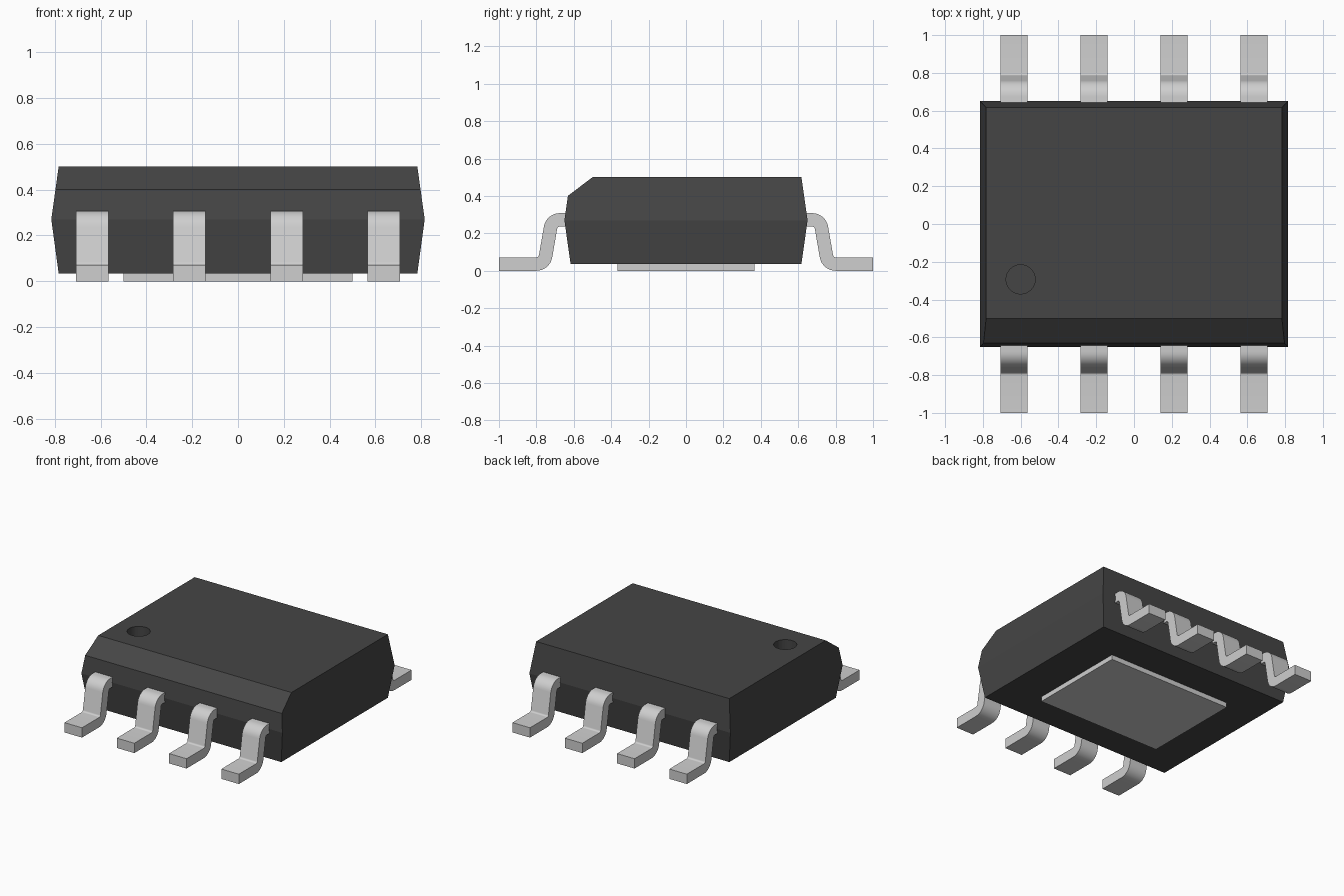
import bpy, bmesh, math
from mathutils import Vector

if "Cube" in bpy.data.objects:
    bpy.data.objects.remove(bpy.data.objects["Cube"], do_unlink=True)


def material(name, rgb, roughness):
    m = bpy.data.materials.new(name)
    m.use_nodes = True
    m.diffuse_color = (*rgb, 1)
    shader = m.node_tree.nodes["Principled BSDF"]
    shader.inputs["Base Color"].default_value = (*rgb, 1)
    shader.inputs["Roughness"].default_value = roughness
    return m


black = material("black_plastic", (0.06, 0.06, 0.06), 0.6)
metal = material("tinned_metal", (0.62, 0.62, 0.62), 0.4)


def finish(bm, name, mat):
    bmesh.ops.recalc_face_normals(bm, faces=bm.faces)
    mesh = bpy.data.meshes.new(name)
    bm.to_mesh(mesh)
    bm.free()
    ob = bpy.data.objects.new(name, mesh)
    bpy.context.collection.objects.link(ob)
    mesh.materials.append(mat)
    return ob


# Moulded body: three stacked rectangles, widest at the parting line
bm = bmesh.new()
rings = []
for hx, hy, z in ((0.783, 0.617, 0.035), (0.815, 0.65, 0.27), (0.783, 0.617, 0.5)):
    rings.append([bm.verts.new((sx * hx, sy * hy, z))
                  for sx, sy in ((-1, -1), (1, -1), (1, 1), (-1, 1))])
bm.faces.new(rings[0])
bm.faces.new(rings[2])
for lower, upper in zip(rings, rings[1:]):
    for i in range(4):
        j = (i + 1) % 4
        bm.faces.new((lower[i], lower[j], upper[j], upper[i]))

# Chamfer along the front top edge
cut = bmesh.ops.bisect_plane(bm, geom=bm.verts[:] + bm.edges[:] + bm.faces[:],
                             plane_co=(0, -0.5, 0.5), plane_no=Vector((0, -0.1, 0.132)),
                             clear_outer=True)
bmesh.ops.holes_fill(bm, edges=[e for e in cut["geom_cut"]
                                if isinstance(e, bmesh.types.BMEdge)])
body = finish(bm, "body", black)

# Round pin-one dimple sunk into the top
bpy.ops.mesh.primitive_cylinder_add(vertices=48, radius=0.077, depth=0.2,
                                    location=(-0.6, -0.293, 0.5))
cutter = bpy.context.object
cutter.name = "dimple_cutter"
cutter.data.materials.append(black)
dimple = body.modifiers.new("dimple", "BOOLEAN")
dimple.operation = "DIFFERENCE"
dimple.solver = "EXACT"
dimple.object = cutter
bpy.context.view_layer.objects.active = body
bpy.ops.object.modifier_apply(modifier="dimple")
bpy.data.objects.remove(cutter, do_unlink=True)

# Thermal pad under the body
bpy.ops.mesh.primitive_cube_add(size=1, location=(0, 0, 0.02))
pad = bpy.context.object
pad.name = "thermal_pad"
pad.scale = (1.0, 0.735, 0.04)
bpy.ops.object.transform_apply(location=False, rotation=False, scale=True)
pad.data.materials.append(metal)

# Gull-wing lead: strip of constant thickness following two bends
HALF, RADIUS, WIDTH, STEPS = 0.036, 0.05, 0.142, 8


def lead_path():
    """Points (y, z) with the angle of the strip's normal, foot to body."""
    pts = [(-1.0, HALF, math.pi / 2)]
    for i in range(STEPS + 1):
        a = math.radians(-90 + 80 * i / STEPS)
        pts.append((-0.80 + RADIUS * math.cos(a), HALF + RADIUS * (1 + math.sin(a)),
                    a + math.pi))
    for i in range(STEPS + 1):
        a = math.radians(170 - 80 * i / STEPS)
        pts.append((-0.675 + RADIUS * math.cos(a), 0.222 + RADIUS * math.sin(a), a))
    pts.append((-0.58, 0.272, math.pi / 2))
    return pts


def make_lead(name, x, side):
    bm = bmesh.new()
    sections = []
    for y, z, a in lead_path():
        dy, dz = HALF * math.cos(a), HALF * math.sin(a)
        sections.append([bm.verts.new((x + sx * WIDTH / 2, side * (y + s * dy), z + s * dz))
                         for sx, s in ((-1, -1), (1, -1), (1, 1), (-1, 1))])
    for p, q in zip(sections, sections[1:]):
        for i in range(4):
            j = (i + 1) % 4
            bm.faces.new((p[i], p[j], q[j], q[i]))
    bm.faces.new(sections[0])
    bm.faces.new(sections[-1])
    ob = finish(bm, name, metal)
    bpy.ops.object.select_all(action="DESELECT")
    ob.select_set(True)
    bpy.context.view_layer.objects.active = ob
    bpy.ops.object.shade_smooth_by_angle(angle=math.radians(30))


for side, label in ((1, "front"), (-1, "back")):
    for n in range(4):
        make_lead(f"{label}_lead_{n + 1}", (n - 1.5) * 0.424, side)
